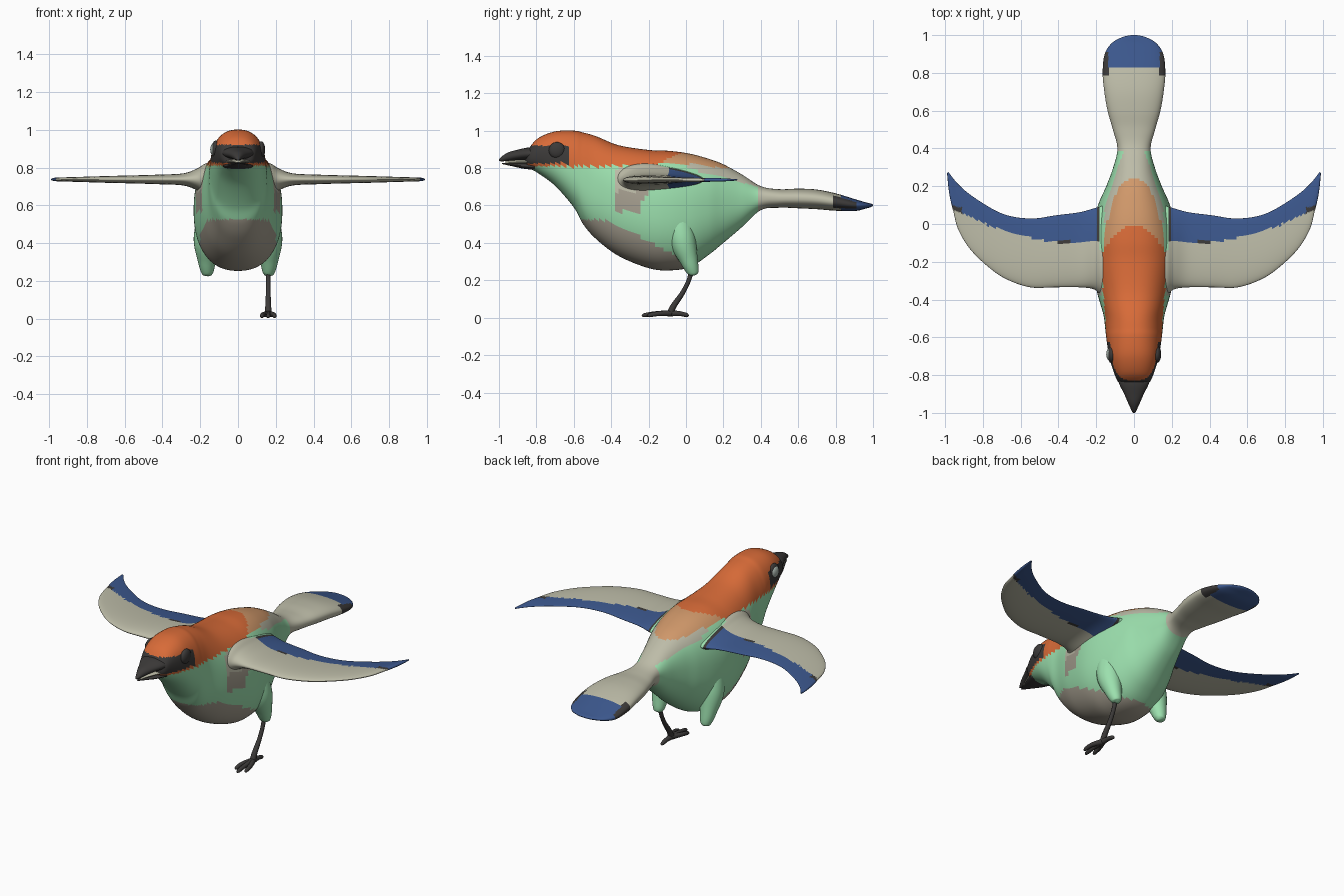
import bpy, bmesh
from math import sin, cos, pi
from mathutils import Vector, Matrix

cube = bpy.data.objects.get("Cube")
if cube:
    bpy.data.objects.remove(cube)


# Materials
def material(name, hexcode):
    channels = [int(hexcode[i:i + 2], 16) / 255 for i in (0, 2, 4)]
    color = [((c + .055) / 1.055) ** 2.4 for c in channels] + [1]
    mat = bpy.data.materials.new(name)
    mat.use_nodes = True
    mat.diffuse_color = color
    mat.node_tree.nodes["Principled BSDF"].inputs["Base Color"].default_value = color
    return mat


palette = [material(*entry) for entry in (
    ("mint", "9CE0AE"), ("orange", "D86B38"), ("tan", "D0986A"),
    ("beige", "BDBCA8"), ("taupe", "A59E8F"), ("blue", "3C588E"),
    ("charcoal", "3C3A39"), ("pale_grey", "A3AFA8"))]
MINT, ORANGE, TAN, BEIGE, TAUPE, BLUE, CHARCOAL, PALE = range(len(palette))


# Shared helpers
def spline(rows, steps):
    """Catmull-Rom interpolation of every column of a table."""
    result = []
    for i in range(len(rows) - 1):
        quad = [rows[max(i - 1, 0)], rows[i], rows[i + 1], rows[min(i + 2, len(rows) - 1)]]
        for k in range(steps):
            t = k / steps
            result.append([b + t * (c - a + t * (2 * a - 5 * b + 4 * c - d
                           + t * (3 * (b - c) + d - a))) / 2 for a, b, c, d in zip(*quad)])
    return result + [list(rows[-1])]


def finish(name, bm):
    bmesh.ops.recalc_face_normals(bm, faces=bm.faces)
    for face in bm.faces:
        face.smooth = True
    mesh = bpy.data.meshes.new(name)
    bm.to_mesh(mesh)
    bm.free()
    for mat in palette:
        mesh.materials.append(mat)
    obj = bpy.data.objects.new(name, mesh)
    bpy.context.collection.objects.link(obj)
    return obj


def loft(name, rings, paint):
    """Skin closed rings; paint(centre, ring fraction) picks the colour."""
    bm = bmesh.new()
    loops = [[bm.verts.new(p) for p in ring] for ring in rings]
    for i, (a, b) in enumerate(zip(loops, loops[1:])):
        for j in range(len(a)):
            k = (j + 1) % len(a)
            face = bm.faces.new((a[j], a[k], b[k], b[j]))
            face.material_index = paint(face.calc_center_median(), i / len(loops))
    for ring, place in ((loops[0], 0), (loops[-1], 1)):
        cap = bm.faces.new(ring)
        cap.material_index = paint(cap.calc_center_median(), place)
    return finish(name, bm)


def section(y, top, bottom, half, power=2.3, count=72):
    """Rounded cross-section facing along y."""
    ring = []
    for i in range(count):
        c, s = cos(2 * pi * i / count), sin(2 * pi * i / count)
        x, z = (abs(v) ** (2 / power) * (1 if v > 0 else -1) for v in (c, s))
        ring.append((half * x, y, (top + bottom) / 2 + (top - bottom) / 2 * z))
    return ring


def tube(name, rows, color, steps=5, count=14):
    """Tapered tube through rows of x, y, z, radius."""
    rows = spline(rows, steps)
    points = [Vector(r[:3]) for r in rows]
    rings = []
    for i, row in enumerate(rows):
        along = points[min(i + 1, len(rows) - 1)] - points[max(i - 1, 0)]
        side = along.cross(Vector((1, 0, 0))).normalized()
        other = along.cross(side).normalized()
        rings.append([points[i] + row[3] * (side * cos(a) + other * sin(a))
                      for a in (2 * pi * k / count for k in range(count))])
    return loft(name, rings, lambda c, t: color)


# Body and tail: y, top, bottom, half width
BODY = [(-.86, .87, .815, .035), (-.84, .905, .8, .08), (-.79, .96, .772, .105),
        (-.7, .996, .705, .132), (-.6, 1, .59, .147), (-.55, .99, .5, .153),
        (-.48, .97, .42, .162), (-.36, .922, .33, .196), (-.2, .897, .265, .23),
        (-.09, .892, .253, .233), (.02, .877, .27, .215), (.12, .85, .335, .183),
        (.2, .82, .4, .147), (.3, .765, .485, .11), (.4, .703, .575, .088),
        (.5, .687, .588, .112), (.6, .69, .585, .14), (.7, .685, .58, .157),
        (.8, .665, .572, .166), (.9, .635, .57, .155), (.96, .617, .583, .115),
        (.99, .61, .592, .06), (1, .604, .598, .015)]


def paint_body(p, t):
    x, y, z = abs(p.x), p.y, p.z
    if y > .78:                                     # tail tip
        if x > .135 and y < .91:
            return CHARCOAL
        return BLUE if y > .835 else BEIGE
    if y < -.63 and abs(z - .872) < .048:           # face mask
        return CHARCOAL
    if z > .81 and y < -.01 - 5 * x * x:            # cap and mantle
        return ORANGE
    if z > .8 and y < .25 and (x / .16) ** 2 + ((y + .2) / .45) ** 2 < 1:
        return TAN
    if y > .38 or (y > 0 and z > .8 - .26 * y):     # rump and tail
        return BEIGE
    if y < .05 and z < .525 - max(0, y + .42) * .52:  # belly
        return TAUPE
    if -.38 < y < -.2 - max(0, .68 - z) * .5 and .57 < z < .8:  # shoulder
        return TAUPE if z < .68 else BEIGE
    return MINT


loft("body", [section(*row) for row in spline(BODY, 7)], paint_body)

# Beak: two mandibles and the pale gape between them
UPPER = [(-1, .846, .838, .006), (-.985, .862, .836, .014), (-.95, .884, .838, .03),
         (-.9, .898, .842, .052), (-.85, .909, .842, .077), (-.81, .91, .84, .09)]
LOWER = [(-.985, .828, .822, .006), (-.93, .825, .81, .03), (-.87, .826, .797, .058),
         (-.81, .826, .79, .08)]
GAPE = [(-.965, .838, .823, .012), (-.9, .843, .823, .04), (-.81, .842, .823, .08)]
for name, rows, color in (("upper_beak", UPPER, CHARCOAL), ("lower_beak", LOWER, CHARCOAL),
                          ("mouth_lining", GAPE, BEIGE)):
    loft(name, [section(*row, 2, 32) for row in spline(rows, 5)], lambda c, t: color)


# Eyes
def eye(name, x, y_radius, color):
    bm = bmesh.new()
    shape = Matrix.Translation((x, -.69, .895)) @ Matrix.Diagonal((.022, y_radius, y_radius, 1))
    bmesh.ops.create_uvsphere(bm, u_segments=24, v_segments=16, radius=1, matrix=shape)
    for face in bm.faces:
        face.material_index = color
    finish(name, bm)


eye("left_eye", .122, .044, CHARCOAL)
eye("right_eye_rim", -.118, .048, CHARCOAL)
eye("right_eye", -.125, .036, PALE)

# Wings: leading x, y, trailing x, y, half thickness, start of blue along the chord
WING = [(.1, -.4, .1, .11, .1, .6), (.17, -.375, .17, .095, .09, .59),
        (.215, -.345, .215, .082, .062, .59), (.29, -.335, .29, .062, .034, .6),
        (.42, -.335, .42, .045, .027, .63), (.55, -.335, .52, .03, .023, .71),
        (.68, -.29, .62, .035, .02, .75), (.78, -.22, .71, .06, .017, .72),
        (.87, -.13, .8, .11, .014, .63), (.93, -.03, .88, .165, .012, .45),
        (.955, .06, .93, .21, .011, .12), (.978, .16, .96, .245, .009, -.1),
        (.99, .27, .982, .275, .004, -.2)]


def wing(name, side):
    rows = spline(WING, 8)
    rings = []
    for lx, ly, tx, ty, thick, start in rows:
        ring = []
        for k in range(64):
            a = 2 * pi * k / 64
            f = (1 - cos(a)) / 2
            z = .737 + thick * sin(a) * (1.25 - .75 * f)
            ring.append((side * (lx + f * (tx - lx)), ly + f * (ty - ly), z))
        rings.append(ring)

    def paint(p, t):
        lx, ly, tx, ty, thick, start = rows[min(int(t * len(rows)), len(rows) - 1)]
        f = (p.y - ly) / (ty - ly)
        x = abs(p.x)
        if x < .18:
            return BEIGE if f < .5 else MINT
        if f < start:
            return BEIGE
        if x < .195 or (x > .91 and f < start + .14 and p.y < .1):
            return CHARCOAL
        if .33 < x < .4 and f < start + .04:
            return CHARCOAL
        return BLUE

    loft(name, rings, paint)


wing("left_wing", 1)
wing("right_wing", -1)

# Thighs
for name, side in (("left_thigh", 1), ("right_thigh", -1)):
    tube(name, [(side * .14, -.04, .56, .07), (side * .162, -.02, .42, .073),
                (side * .165, .015, .31, .049), (side * .162, .035, .25, .034),
                (side * .16, .039, .231, .022), (side * .16, .04, .225, .005)],
         MINT, 6, 28)

# Single leg and foot
tube("leg", [(.16, .03, .26, .013), (.16, .015, .2, .012), (.16, -.02, .13, .013),
             (.16, -.065, .065, .016), (.16, -.085, .022, .018)], CHARCOAL)
for name, x, y in (("middle_toe", .16, -.235), ("inner_toe", .127, -.205),
                   ("outer_toe", .193, -.205), ("hind_toe", .16, .012)):
    middle = (x + .16) / 2 + (x - .16) * .3
    tube(name, [(.16, -.08, .024, .017), (middle, (y - .08) / 2, .022, .013),
                (x, y * .9 - .008, .014, .011), (x, y, .007, .004)], CHARCOAL)
